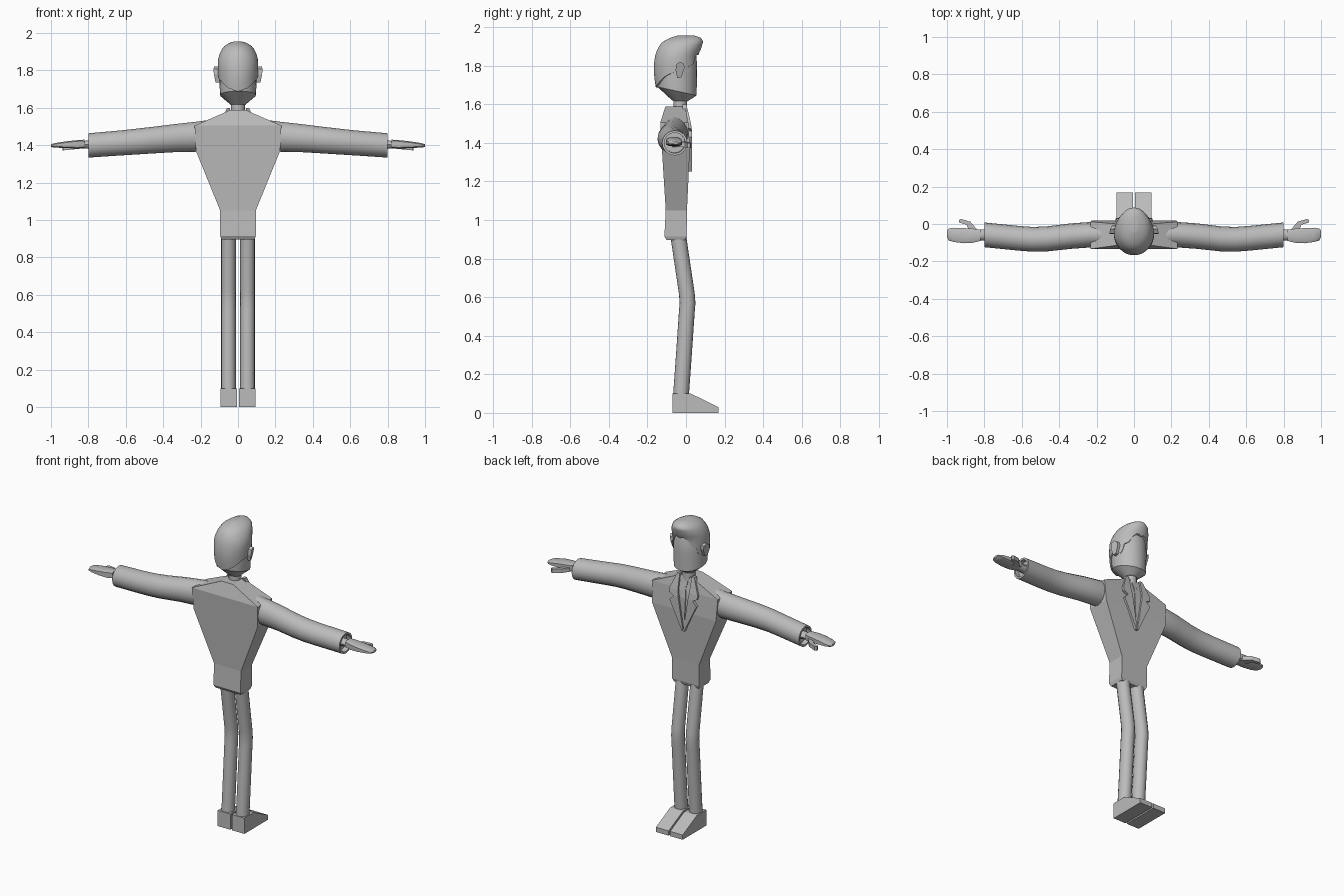
import bpy, bmesh, math
from mathutils import Vector

if "Cube" in bpy.data.objects:
    bpy.data.objects.remove(bpy.data.objects["Cube"])

grey = bpy.data.materials.new("plain_grey")
grey.diffuse_color = (0.5, 0.5, 0.5, 1)
grey.use_nodes = True
grey.node_tree.nodes["Principled BSDF"].inputs["Base Color"].default_value = grey.diffuse_color


def finish(name, bm, mirror=False, smooth=None):
    bmesh.ops.recalc_face_normals(bm, faces=bm.faces[:])
    me = bpy.data.meshes.new(name)
    bm.to_mesh(me)
    bm.free()
    me.materials.append(grey)
    ob = bpy.data.objects.new(name, me)
    bpy.context.collection.objects.link(ob)
    bpy.ops.object.select_all(action='DESELECT')
    ob.select_set(True)
    bpy.context.view_layer.objects.active = ob
    if mirror:
        ob.modifiers.new("mirror", 'MIRROR')
    if smooth:
        bpy.ops.object.shade_smooth_by_angle(angle=math.radians(smooth))
    return ob


def loft(name, rings, **kw):
    """Skin a list of equal-length closed rings and cap both ends."""
    bm = bmesh.new()
    vs = [[bm.verts.new(p) for p in r] for r in rings]
    n = len(vs[0])
    for a, b in zip(vs, vs[1:]):
        for i in range(n):
            j = (i + 1) % n
            bm.faces.new((a[i], a[j], b[j], b[i]))
    bm.faces.new(vs[0])
    bm.faces.new(vs[-1])
    return finish(name, bm, **kw)


def slab(name, outline, to3d, lo, hi, **kw):
    """Extrude a 2D outline between two depths."""
    return loft(name, [[to3d(u, v, d) for u, v in outline] for d in (lo, hi)], **kw)


def ring_x(x, y, z, ry, rz, n=16):
    return [(x, y + ry * math.cos(2 * math.pi * i / n),
             z + rz * math.sin(2 * math.pi * i / n)) for i in range(n)]


def ring_z(x, y, z, rx, ry, n=16):
    return [(x + rx * math.cos(2 * math.pi * i / n),
             y + ry * math.sin(2 * math.pi * i / n), z) for i in range(n)]


def lerp_table(table, t):
    """Piecewise-linear lookup of rows (key, values...)."""
    if t <= table[0][0]:
        return table[0][1:]
    for a, b in zip(table, table[1:]):
        if t <= b[0]:
            k = (t - a[0]) / (b[0] - a[0])
            return [p + (q - p) * k for p, q in zip(a[1:], b[1:])]
    return table[-1][1:]


# Shoes: wedge profile
slab("shoe", [(-.07, 0), (.168, 0), (.168, .03), (.025, .1), (-.07, .1)],
     lambda y, z, x: (x, y, z), .005, .094, mirror=True)

# Trouser legs, bent at the knee
loft("trouser_leg", [ring_z(.051, y, z, .039, .041) for z, y in
     ((.09, -.026), (.3, -.011), (.52, .004), (.57, .008), (.62, .004), (.93, -.042))],
     mirror=True, smooth=40)

# Jacket body: rows of height, half width, back, front
body = [(.895, .088, -.10, -.004), (.915, .095, -.112, .003), (1.05, .095, -.105, .005),
        (1.37, .225, -.125, .02), (1.505, .232, -.133, .012), (1.588, .042, -.107, -.004)]
loft("jacket_body", [[(-w, b, z), (w, b, z), (w, f, z), (-w, f, z)] for z, w, b, f in body])

# Sleeves with hollow cuffs
sleeve = [(.12, -.058, 1.462, .062, .078), (.23, -.057, 1.445, .068, .08),
          (.34, -.065, 1.438, .068, .075), (.46, -.079, 1.427, .067, .071),
          (.54, -.082, 1.42, .066, .069), (.62, -.076, 1.413, .066, .067),
          (.8, -.058, 1.399, .066, .065), (.8, -.058, 1.399, .054, .053),
          (.77, -.06, 1.401, .054, .053)]
loft("sleeve", [ring_x(*s) for s in sleeve], mirror=True, smooth=40)

# Wrist and flat mitten hand
loft("wrist", [ring_x(.76, -.059, 1.402, .03, .025, 10), ring_x(.85, -.058, 1.404, .03, .02, 10)],
     mirror=True, smooth=40)
hand = [(.82, -.09, -.03, 1.385, 1.43), (.86, -.1, -.025, 1.383, 1.427),
        (.91, -.103, -.022, 1.385, 1.422), (.965, -.096, -.02, 1.387, 1.414),
        (.99, -.088, -.024, 1.389, 1.409), (1.0, -.07, -.035, 1.392, 1.405)]
loft("hand", [[(x, a, lo + .006), (x, a + .012, lo), (x, b - .012, lo), (x, b, lo + .006),
               (x, b, hi - .006), (x, b - .012, hi), (x, a + .012, hi), (x, a, hi - .006)]
              for x, a, b, lo, hi in hand], mirror=True, smooth=40)

# Thumb curving forward
slab("thumb", [(.825, -.045), (.86, -.005), (.875, .012), (.925, .027), (.937, .02), (.935, .008),
               (.895, -.004), (.88, -.04)],
     lambda x, y, z: (x, y, z - (x - .83) * .1), 1.383, 1.409, mirror=True)

# Shirt panel and lapels following the chest
chest = [(1.25, .031), (1.46, .031), (1.5, .026), (1.6, .002)]


def chest_strip(name, rows, proud, mirror):
    rings = []
    for z, a, b in rows:
        y = lerp_table(chest, z)[0] + proud
        rings.append([(a, y, z), (b, y, z), (b, y - .024, z), (a, y - .024, z)])
    return loft(name, rings, mirror=mirror)


chest_strip("shirt_front", [(1.26, -.003, .003), (1.46, -.033, .033), (1.5, -.04, .04),
                            (1.585, -.046, .046)], -.011, False)
chest_strip("necktie", [(1.28, -.004, .004), (1.46, -.013, .013), (1.53, -.008, .008),
                        (1.54, -.014, .014), (1.58, -.017, .017)], -.006, False)
chest_strip("lapel", [(1.25, 0, .008), (1.36, .018, .06), (1.43, .029, .095), (1.46, .034, .068),
                      (1.475, .036, .098), (1.5, .04, .1), (1.598, .042, .06)], 0, True)

# Neck
loft("neck", [ring_z(0, -.03, z, .037, .036, 12) for z in (1.56, 1.66)], smooth=40)

# Head: slanted jaw ring tapering down to the neck
def head_ring(rx, yb, yf, zb, zf, n=24):
    pts = []
    for i in range(n):
        a = 2 * math.pi * i / n
        k = (math.sin(a) + 1) / 2
        pts.append((rx * math.cos(a), yb + (yf - yb) * k, zb + (zf - zb) * k))
    return pts


loft("head", [head_ring(.04, -.07, .008, 1.618, 1.615), head_ring(.096, -.148, .055, 1.69, 1.645),
              head_ring(.1, -.152, .057, 1.76, 1.76), head_ring(.098, -.145, .055, 1.86, 1.86),
              head_ring(.07, -.11, .03, 1.92, 1.92)], smooth=35)

# Hair shell: height, half width, back, front
shape = [(1.685, .101, -.156, .061), (1.74, .104, -.165, .061), (1.8, .108, -.167, .061),
         (1.85, .108, -.16, .061), (1.89, .099, -.147, .079), (1.925, .08, -.121, .089),
         (1.945, .052, -.08, .077), (1.955, .02, -.045, .045)]
# Hairline height around the head, from nape (-90) to brow (90)
hairline = [(-90, 1.687), (-60, 1.705), (-25, 1.75), (0, 1.768), (12, 1.765), (20, 1.735),
            (28, 1.745), (38, 1.80), (50, 1.80), (62, 1.845), (78, 1.868), (90, 1.855)]
rings, n = [], 48
for s in range(13):
    t = math.sin(s / 12 * math.pi / 2)
    ring = []
    for i in range(n):
        a = 2 * math.pi * i / n
        fold = math.degrees(math.asin(max(-1, min(1, math.sin(a)))))
        low = lerp_table(hairline, fold)[0]
        z = low + (1.955 - low) * t
        w, b, f = lerp_table(shape, z)
        ring.append((w * math.cos(a), b + (f - b) * (math.sin(a) + 1) / 2, z))
    rings.append(ring)
# fold the lower rim inward so the hair has thickness
centre = Vector((0, -.05, 0))
rim = [(x * .9, -.05 + (y + .05) * .9, z) for x, y, z in rings[0]]
bmrings = [rim] + rings
loft("hair", bmrings, smooth=50)

# Ears
slab("ear", [(-.045, 1.735), (-.025, 1.74), (-.008, 1.785), (-.01, 1.808), (-.028, 1.82),
             (-.05, 1.808), (-.054, 1.775)],
     lambda y, z, d: (d + (z - 1.735) * .15 - (y + .03) * .3, y, z), .085, .115, mirror=True)
